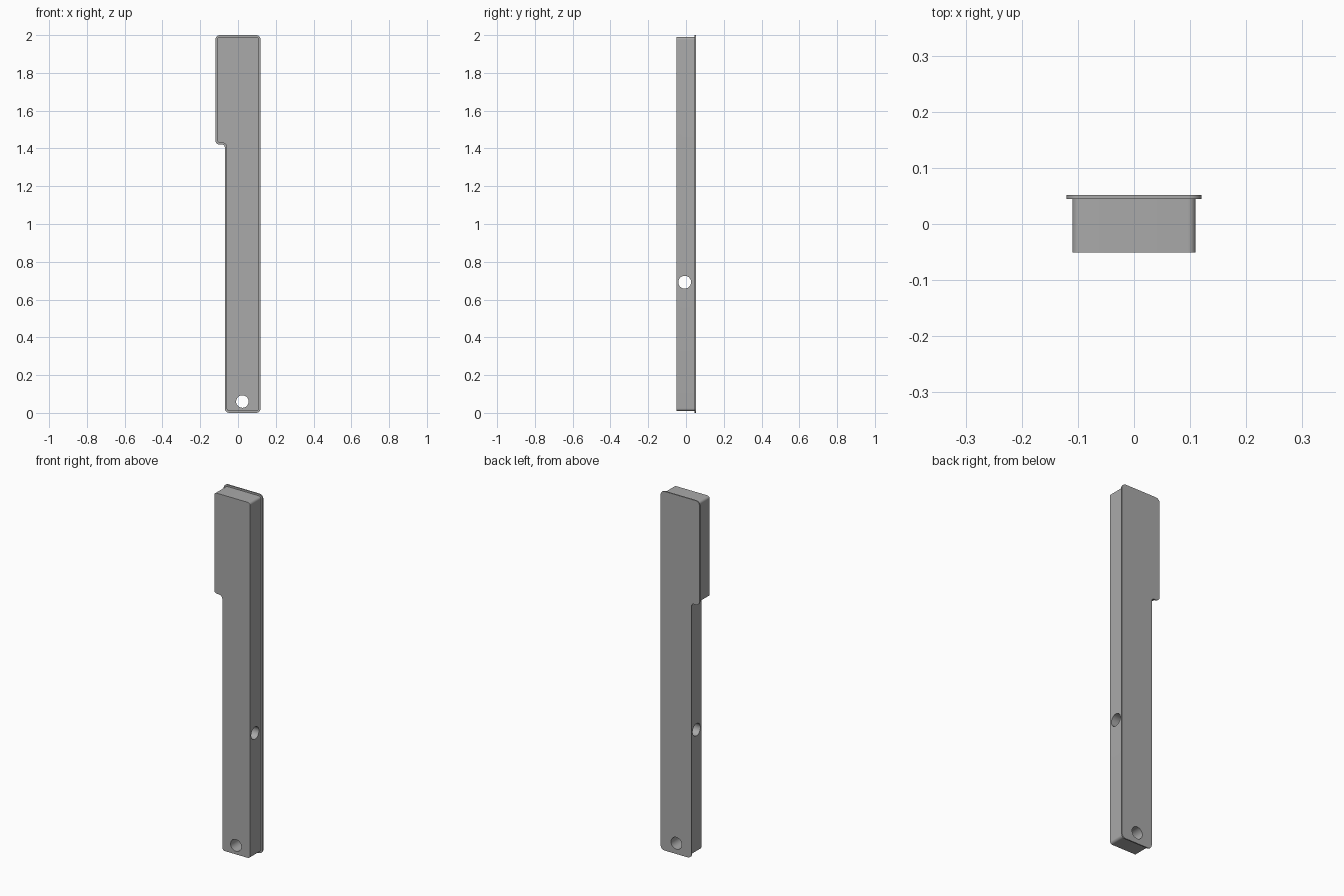
import bpy, bmesh, math
from mathutils import Vector

cube = bpy.data.objects.get("Cube")
if cube:
    bpy.data.objects.remove(cube, do_unlink=True)

grey = bpy.data.materials.new("neutral_grey")
grey.use_nodes = True
grey.diffuse_color = (0.4, 0.4, 0.4, 1)
grey.node_tree.nodes["Principled BSDF"].inputs["Base Color"].default_value = grey.diffuse_color


def stepped_outline(inset, convex, concave, steps=8):
    """Counter-clockwise stepped outline in x, z with rounded corners."""
    i = inset
    corners = [(-0.07 + i, i), (0.12 - i, i), (0.12 - i, 2 - i),
               (-0.12 + i, 2 - i), (-0.12 + i, 1.42 + i), (-0.07 + i, 1.42 + i)]
    pts = []
    for k, c in enumerate(corners):
        c = Vector(c)
        a = (Vector(corners[k - 1]) - c).normalized()
        b = (Vector(corners[(k + 1) % len(corners)]) - c).normalized()
        r = concave if k == 5 else convex
        centre = c + (a + b) * r
        for s in range(steps + 1):
            t = s / steps * math.pi / 2
            pts.append(centre - b * r * math.cos(t) - a * r * math.sin(t))
    return pts


def plate(name, outline, front, back):
    """Extrude an x, z outline from front to back along y."""
    bm = bmesh.new()
    face = bm.faces.new([bm.verts.new((p.x, front, p.y)) for p in outline])
    ext = bmesh.ops.extrude_face_region(bm, geom=[face])
    moved = [v for v in ext["geom"] if isinstance(v, bmesh.types.BMVert)]
    bmesh.ops.translate(bm, verts=moved, vec=(0, back - front, 0))
    bmesh.ops.recalc_face_normals(bm, faces=bm.faces)
    mesh = bpy.data.meshes.new(name)
    bm.to_mesh(mesh)
    bm.free()
    mesh.materials.append(grey)
    obj = bpy.data.objects.new(name, mesh)
    bpy.context.collection.objects.link(obj)
    return obj


def drill(targets, location, rotation, radius):
    """Cut a round through hole in each target."""
    bpy.ops.mesh.primitive_cylinder_add(vertices=40, radius=radius, depth=1,
                                        location=location, rotation=rotation)
    cutter = bpy.context.object
    cutter.name = "hole_cutter"
    cutter.hide_render = True
    cutter.data.materials.append(grey)
    for obj in targets:
        mod = obj.modifiers.new("hole", "BOOLEAN")
        mod.operation = "DIFFERENCE"
        mod.solver = "EXACT"
        mod.object = cutter
        bpy.context.view_layer.objects.active = obj
        bpy.ops.object.modifier_apply(modifier=mod.name)
    bpy.data.objects.remove(cutter, do_unlink=True)


# Thick body and the thin flange behind it
body = plate("body", stepped_outline(0.01, 0.014, 0.024), -0.051, 0.045)
flange = plate("back_flange", stepped_outline(0, 0.024, 0.014), 0.045, 0.052)

# Mounting hole front to back, pin hole side to side
drill([body, flange], (0.023, 0, 0.06), (math.pi / 2, 0, 0), 0.033)
drill([body], (0, -0.007, 0.692), (0, math.pi / 2, 0), 0.034)

# Smooth rounded corners and bores, sharp edges kept
bpy.ops.object.select_all(action="DESELECT")
for obj in (body, flange):
    obj.select_set(True)
bpy.context.view_layer.objects.active = body
bpy.ops.object.shade_smooth_by_angle(angle=math.radians(30))
